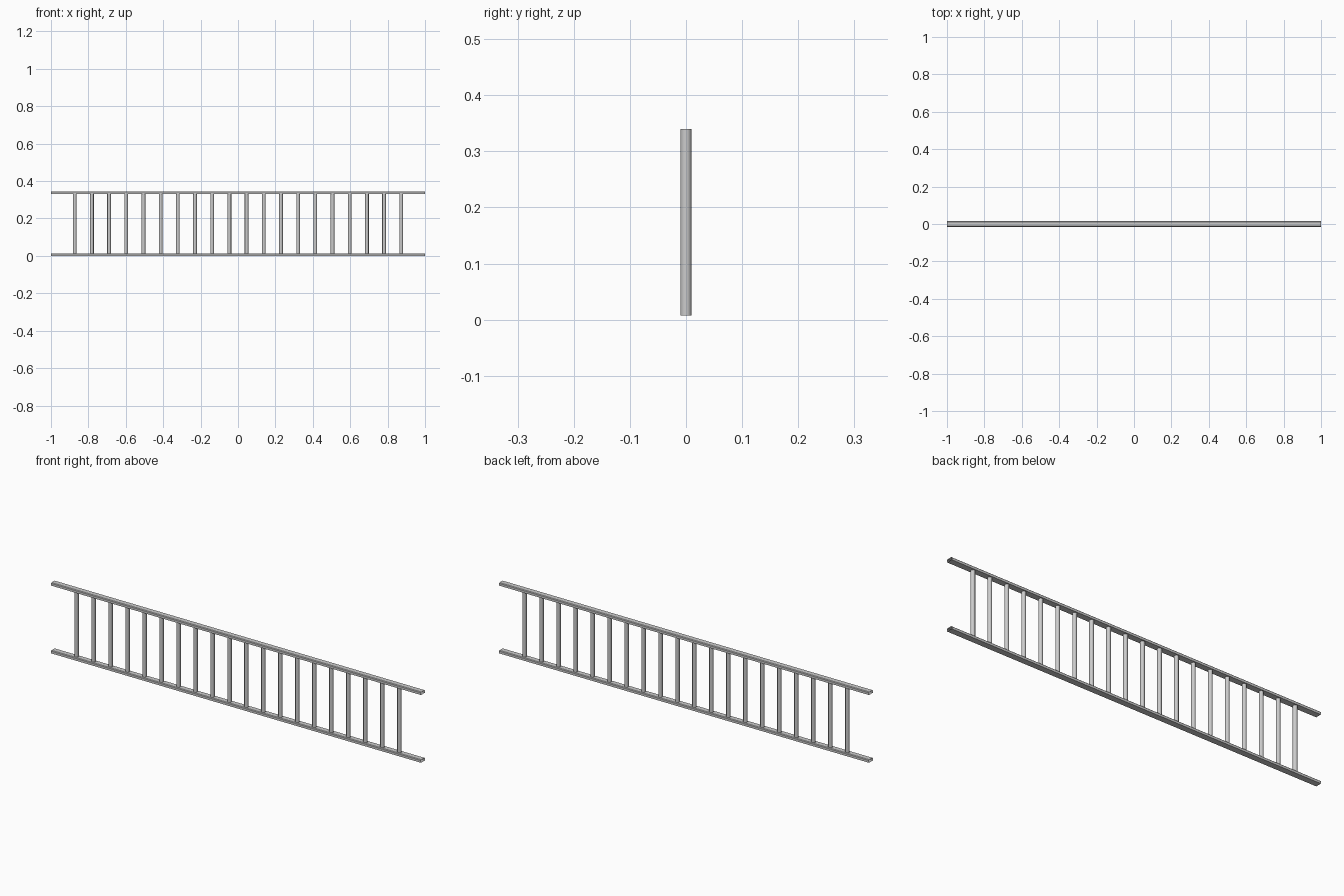
import bpy, bmesh, math

if "Cube" in bpy.data.objects:
    bpy.data.objects.remove(bpy.data.objects["Cube"])

LENGTH, HEIGHT = 2.0, 0.345
RAIL_W, RAIL_H, CHAMFER = 0.03, 0.014, 0.003
BARS, BAR_R, BAR_SPAN = 20, 0.010, 0.873
BAR_BOTTOM, BAR_TOP = 0.007, 0.34


def finish(name, bm):
    bmesh.ops.recalc_face_normals(bm, faces=bm.faces[:])
    mesh = bpy.data.meshes.new(name)
    bm.to_mesh(mesh)
    bm.free()
    obj = bpy.data.objects.new(name, mesh)
    bpy.context.collection.objects.link(obj)
    return obj


def rail(name, z):
    # open-ended tube with softened upper edges
    w, h, c = RAIL_W / 2, RAIL_H, CHAMFER
    profile = [(-w, 0), (w, 0), (w, h - c), (w - c, h), (-w + c, h), (-w, h - c)]
    bm = bmesh.new()
    left, right = [[bm.verts.new((x, y, z + dz)) for y, dz in profile]
                   for x in (-LENGTH / 2, LENGTH / 2)]
    n = len(profile)
    for i in range(n):
        j = (i + 1) % n
        bm.faces.new((left[i], left[j], right[j], right[i]))
    return finish(name, bm)


def baluster(name, x):
    # round upright bar whose ends sit inside the rails
    bm = bmesh.new()
    bmesh.ops.create_cone(bm, cap_ends=True, segments=12, radius1=BAR_R,
                          radius2=BAR_R, depth=BAR_TOP - BAR_BOTTOM)
    obj = finish(name, bm)
    obj.location = (x, 0, (BAR_TOP + BAR_BOTTOM) / 2)
    return obj


# Rails
rail("bottom_rail", 0)
rail("top_rail", HEIGHT - RAIL_H)

# Balusters
bars = [baluster(f"baluster_{i + 1:02d}", -BAR_SPAN + 2 * BAR_SPAN * i / (BARS - 1))
        for i in range(BARS)]

# Smooth the round bars, keeping their end rims sharp
bpy.ops.object.select_all(action='DESELECT')
for bar in bars:
    bar.select_set(True)
bpy.context.view_layer.objects.active = bars[0]
bpy.ops.object.shade_smooth_by_angle(angle=math.radians(40))
